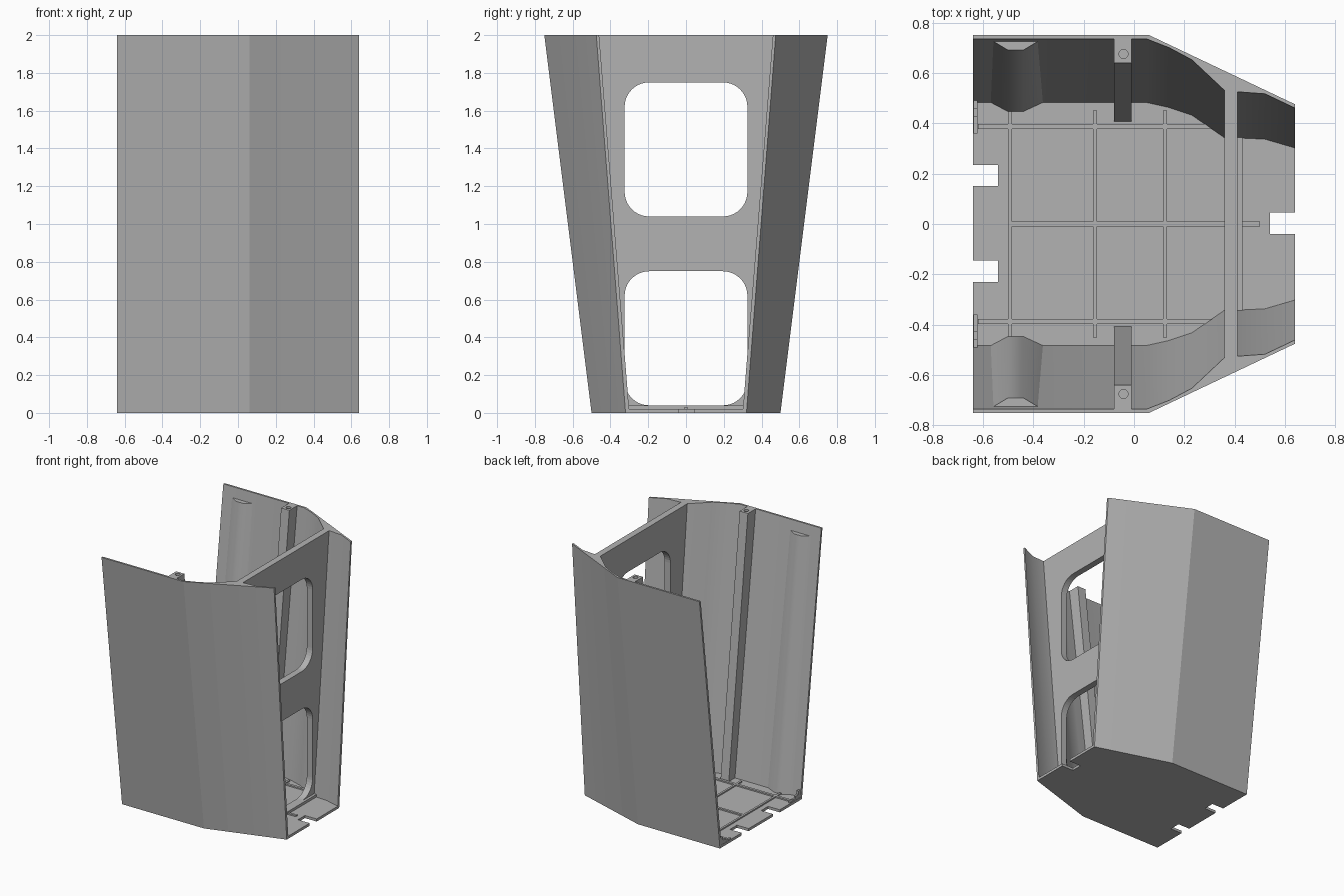
import bpy
import bmesh

cube = bpy.data.objects.get("Cube")
if cube:
    bpy.data.objects.remove(cube, do_unlink=True)

grey = bpy.data.materials.new("plain_grey")
grey.use_nodes = True
grey.diffuse_color = (0.45, 0.45, 0.45, 1)
grey.node_tree.nodes["Principled BSDF"].inputs["Base Color"].default_value = (0.45, 0.45, 0.45, 1)


def loft(name, low, high, z0, z1, smooth=()):
    """Solid between two matching outlines; side faces listed in smooth are shaded smooth."""
    bm = bmesh.new()
    a = [bm.verts.new((x, y, z0)) for x, y in low]
    b = [bm.verts.new((x, y, z1)) for x, y in high]
    bm.faces.new(a)
    bm.faces.new(b)
    n = len(a)
    for i in range(n):
        j = (i + 1) % n
        bm.faces.new((a[i], a[j], b[j], b[i])).smooth = i in smooth
    bmesh.ops.recalc_face_normals(bm, faces=bm.faces)
    mesh = bpy.data.meshes.new(name)
    bm.to_mesh(mesh)
    bm.free()
    mesh.materials.append(grey)
    obj = bpy.data.objects.new(name, mesh)
    bpy.context.collection.objects.link(obj)
    return obj


def rect(x0, x1, y0, y1):
    return [(x0, y0), (x1, y0), (x1, y1), (x0, y1)]


def box(name, x0, x1, y0, y1, z0, z1):
    r = rect(x0, x1, y0, y1)
    return loft(name, r, r, z0, z1)


def flip(points, s):
    return [(x, s * y) for x, y in points]


def cut(target, cutter):
    cutter.hide_render = True
    cutter.hide_set(True)
    mod = target.modifiers.new("cut", 'BOOLEAN')
    mod.operation = 'DIFFERENCE'
    mod.solver = 'EXACT'
    mod.object = cutter


def outer(x, straight, end):
    """Outside of the wall: straight, then angled in toward the narrow end."""
    return straight + (end - straight) * max(0, (x - 0.06) / 0.58)


# Wall stations: x, inner y at the floor, inner y at the rim
stations = [(-0.64, 0.48, 0.735), (0.05, 0.48, 0.735), (0.14, 0.46, 0.70),
            (0.23, 0.43, 0.652), (0.36, 0.34, 0.53), (0.41, 0.34, 0.525),
            (0.52, 0.335, 0.517), (0.64, 0.30, 0.46)]
out_x = [0.64, 0.52, 0.41, 0.23, 0.06, -0.64]
low = [(x, a) for x, a, b in stations] + [(x, outer(x, 0.50, 0.32)) for x in out_x]
high = [(x, b) for x, a, b in stations] + [(x, outer(x, 0.75, 0.475)) for x in out_x]

for side, s in (("left", 1), ("right", -1)):
    name = "back" if s > 0 else "front"
    loft(name + "_wall", flip(low, s), flip(high, s), 0, 2, range(len(stations) - 1))

    # Rounded swelling inside the wall, ending below the rim
    bump_low = [(-0.57, 0.482), (-0.50, 0.445), (-0.44, 0.445), (-0.36, 0.482), (-0.36, 0.49), (-0.57, 0.49)]
    bump_high = [(-0.56, 0.726), (-0.50, 0.69), (-0.44, 0.69), (-0.38, 0.726), (-0.38, 0.733), (-0.56, 0.733)]
    loft(name + "_wall_swelling", flip(bump_low, s), flip(bump_high, s), 0.01, 1.92, range(3))

    # Leaning screw post with a hole in its top
    post = loft(name + "_screw_post", flip(rect(-0.08, -0.01, 0.405, 0.49), s),
                flip(rect(-0.08, -0.01, 0.64, 0.742), s), 0, 2)
    bpy.ops.mesh.primitive_cylinder_add(vertices=24, radius=0.018, depth=0.2,
                                        location=(-0.042, s * 0.675, 2))
    hole = bpy.context.object
    hole.name = name + "_screw_hole_cutter"
    cut(post, hole)

    # Curved lip in the open corner
    for i in range(4):
        y = 0.36 + i * 0.033
        box(name + "_corner_lip", -0.638, -0.622, *sorted((s * y, s * 0.492)),
            0.01, 0.03 + 0.005 * i * i)

    # Lengthwise floor rib near the wall
    box(name + "_floor_rib", -0.62, 0.37, *sorted((s * 0.378, s * 0.398)), 0.01, 0.03)

# Floor plate with notches at both ends
floor_outline = [(-0.64, -0.49), (0.06, -0.49), (0.64, -0.31),
                 (0.64, -0.04), (0.54, -0.04), (0.54, 0.045), (0.64, 0.045),
                 (0.64, 0.31), (0.06, 0.49), (-0.64, 0.49),
                 (-0.64, 0.235), (-0.54, 0.235), (-0.54, 0.15), (-0.64, 0.15),
                 (-0.64, -0.145), (-0.54, -0.145), (-0.54, -0.23), (-0.64, -0.23)]
loft("floor_plate", floor_outline, floor_outline, 0, 0.02)

# Remaining floor ribs
box("centre_floor_rib", -0.49, 0.50, -0.009, 0.009, 0.01, 0.03)
for x in (-0.493, -0.155, 0.123):
    box("cross_floor_rib", x - 0.008, x + 0.008, -0.45, 0.45, 0.01, 0.03)
box("cross_web_foot", 0.40, 0.43, -0.345, 0.345, 0.01, 0.04)

# Cross web with two rounded windows
web = loft("cross_web", rect(0.36, 0.41, -0.36, 0.36), rect(0.36, 0.41, -0.55, 0.55), 0, 2)
for z0, z1 in ((0.04, 0.75), (1.04, 1.75)):
    window = box("window_cutter", 0.2, 0.6, -0.325, 0.325, z0, z1)
    bm = bmesh.new()
    bm.from_mesh(window.data)
    edges = [e for e in bm.edges if abs(e.verts[0].co.x - e.verts[1].co.x) > 0.1]
    bmesh.ops.bevel(bm, geom=edges, offset=0.13, segments=10, profile=0.5, affect='EDGES')
    bm.to_mesh(window.data)
    bm.free()
    cut(web, window)
